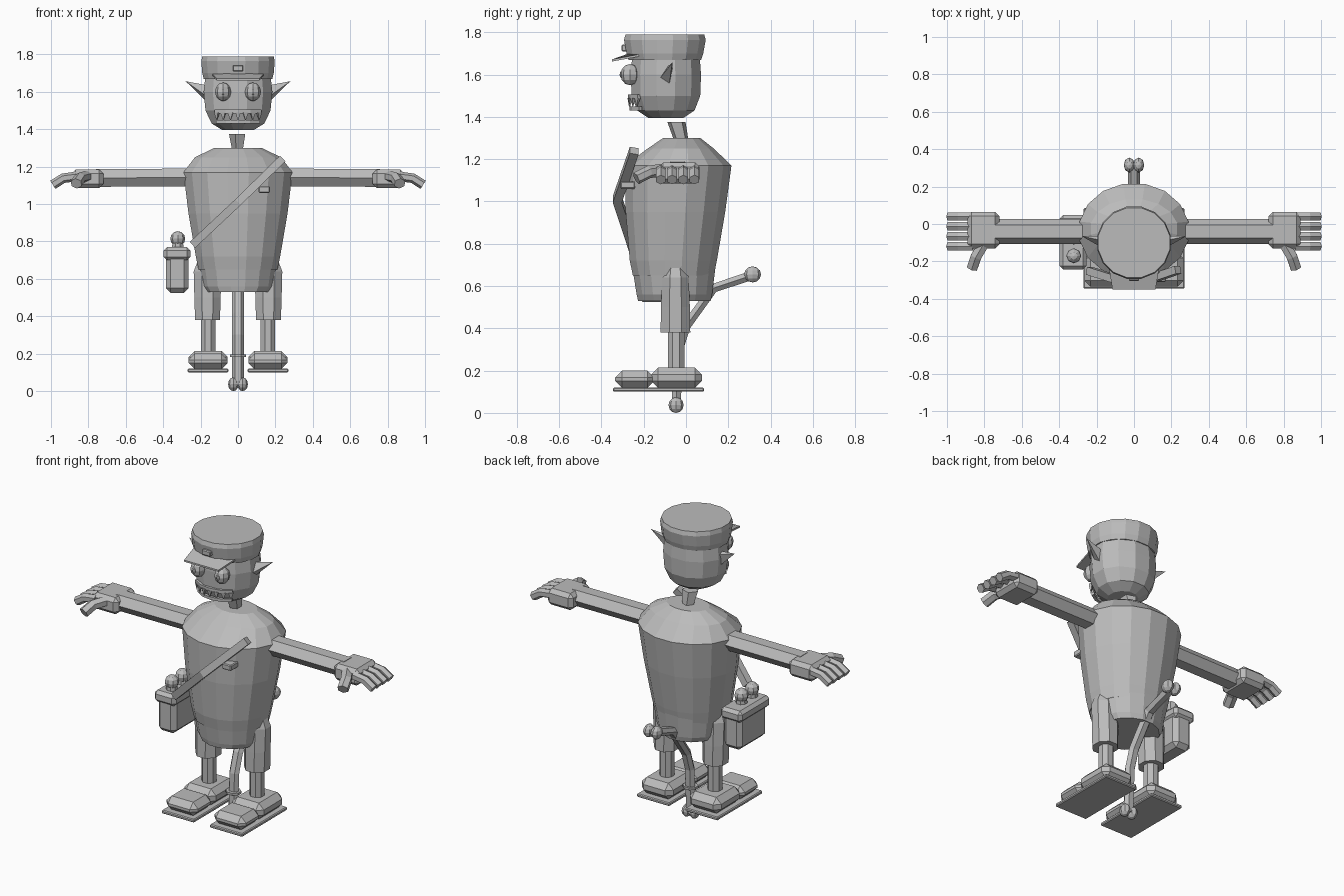
import bpy, bmesh, math
from mathutils import Vector, Matrix

if "Cube" in bpy.data.objects:
    bpy.data.objects.remove(bpy.data.objects["Cube"], do_unlink=True)

GREY = (0.5, 0.5, 0.5, 1)
mat = bpy.data.materials.new("plain_grey")
mat.use_nodes = True
mat.diffuse_color = GREY
mat.node_tree.nodes["Principled BSDF"].inputs["Base Color"].default_value = GREY


def finish(name, bm):
    bmesh.ops.recalc_face_normals(bm, faces=bm.faces)
    me = bpy.data.meshes.new(name)
    bm.to_mesh(me)
    bm.free()
    me.materials.append(mat)
    ob = bpy.data.objects.new(name, me)
    bpy.context.collection.objects.link(ob)
    return ob


def loft(name, rings):
    """Skin equal-length rings of points and cap both ends."""
    bm = bmesh.new()
    rows = [[bm.verts.new(p) for p in r] for r in rings]
    n = len(rows[0])
    for a, b in zip(rows, rows[1:]):
        for i in range(n):
            j = (i + 1) % n
            bm.faces.new((a[i], a[j], b[j], b[i]))
    bm.faces.new(rows[0])
    bm.faces.new(rows[-1])
    return finish(name, bm)


def lathe(name, profile, n, cx=0, turn=0.5):
    """Profile rows: height, x radius, y radius, y centre."""
    angles = [2 * math.pi * (i + turn) / n for i in range(n)]
    return loft(name, [[(cx + rx * math.cos(a), cy + ry * math.sin(a), z) for a in angles]
                       for z, rx, ry, cy in profile])


def tube(name, path, w, h, n=6, turn=0.5, up=(0, 0, 1)):
    """Sweep an n-sided section along a path; w is sideways, h is along up."""
    pts = [Vector(p) for p in path]
    rings = []
    for i, p in enumerate(pts):
        d = (pts[min(i + 1, len(pts) - 1)] - pts[max(i - 1, 0)]).normalized()
        side = d.cross(Vector(up)).normalized()
        top = side.cross(d)
        rings.append([p + side * w * math.cos(a) + top * h * math.sin(a)
                      for a in (2 * math.pi * (k + turn) / n for k in range(n))])
    return loft(name, rings)


def box(name, lo, hi, bevel=0.0):
    bm = bmesh.new()
    lo, hi = Vector(lo), Vector(hi)
    bmesh.ops.create_cube(bm, size=1, matrix=Matrix.Translation((lo + hi) / 2)
                          @ Matrix.Diagonal((*(hi - lo), 1)))
    if bevel:
        bmesh.ops.bevel(bm, geom=bm.edges[:], offset=bevel, segments=1, affect='EDGES')
    return finish(name, bm)


def ball(name, c, r, u=8, v=6):
    bm = bmesh.new()
    bmesh.ops.create_uvsphere(bm, u_segments=u, v_segments=v, radius=1,
                              matrix=Matrix.Translation(c) @ Matrix.Diagonal((*r, 1)))
    return finish(name, bm)


def spike(name, base, tip):
    bm = bmesh.new()
    vs = [bm.verts.new(p) for p in base]
    t = bm.verts.new(tip)
    bm.faces.new(vs)
    for a, b in zip(vs, vs[1:] + vs[:1]):
        bm.faces.new((a, b, t))
    return finish(name, bm)


# Torso, trousers seat and neck
lathe("tunic", [(0.65, 0.215, 0.195, -0.06), (0.72, 0.23, 0.21, -0.06),
                (0.95, 0.27, 0.24, -0.05), (1.17, 0.297, 0.257, -0.037),
                (1.25, 0.235, 0.16, -0.025), (1.30, 0.13, 0.09, -0.02)], 16)
lathe("trouser_seat", [(0.53, 0.175, 0.175, -0.055), (0.56, 0.195, 0.182, -0.055),
                       (0.72, 0.222, 0.205, -0.058)], 16)
lathe("neck", [(1.28, 0.03, 0.035, -0.02), (1.375, 0.048, 0.045, -0.045)], 5)

# Head and cap
lathe("head", [(1.395, 0.085, 0.085, -0.095), (1.43, 0.145, 0.14, -0.095),
               (1.50, 0.18, 0.168, -0.095), (1.60, 0.19, 0.172, -0.095),
               (1.69, 0.18, 0.165, -0.095)], 12)
lathe("cap", [(1.67, 0.187, 0.175, -0.1), (1.70, 0.195, 0.185, -0.1),
              (1.765, 0.2, 0.197, -0.1), (1.79, 0.195, 0.19, -0.1)], 16)
loft("cap_visor", [[(x, y, z + t) for x, y, z in (
    (-0.14, -0.2, 1.69), (-0.115, -0.35, 1.662), (0.115, -0.35, 1.662),
    (0.14, -0.2, 1.69), (0, -0.2, 1.715))] for t in (0, 0.01)])
box("cap_badge", (-0.028, -0.305, 1.71), (0.028, -0.26, 1.742), 0.005)

# Mouth: curved lip with pointed teeth
arc = [math.radians(a) for a in (-132, -111, -90, -69, -48)]
lip = [(0.18 * math.cos(a), -0.095 + 0.172 * math.sin(a), 1.495) for a in arc]
tube("upper_lip", lip, 0.012, 0.014, 4)
tube("lower_lip", [(x * 0.93, y + 0.008, 1.44) for x, y, z in lip], 0.012, 0.012, 4)
for i in range(7):
    a = math.radians(-129 + 13 * i)
    c = Vector((0.18 * math.cos(a), -0.095 + 0.174 * math.sin(a), 1.49))
    s = Vector((-math.sin(a), math.cos(a), 0)) * 0.014
    out = Vector((math.cos(a), math.sin(a), 0)) * 0.008
    spike("tooth", [c - s - out, c + s - out, c + s + out, c - s + out],
          c + Vector((0, 0, -0.045)))

# Paired parts
for s, tag in ((1, "left"), (-1, "right")):
    ball(tag + "_eye", (s * 0.08, -0.265, 1.60), (0.043, 0.045, 0.05))
    ball(tag + "_pupil", (s * 0.08, -0.306, 1.60), (0.012, 0.008, 0.016), 6, 4)
    spike(tag + "_ear", [(s * 0.165, -0.13, 1.575), (s * 0.165, -0.08, 1.545),
                         (s * 0.165, -0.065, 1.62), (s * 0.165, -0.09, 1.635)],
          (s * 0.28, -0.065, 1.657))

    # Arm, hand, fingers and thumb
    tube(tag + "_arm", [(s * 0.2, -0.04, 1.142), (s * 0.76, -0.04, 1.14)], 0.068, 0.055, 6, 0)
    box(tag + "_hand", (s * 0.72, -0.13, 1.085), (s * 0.89, 0.065, 1.185), 0.022)
    for i in range(4):
        y = 0.04 - 0.053 * i
        tube(tag + "_finger", [(s * 0.86, y, 1.148), (s * 0.935, y, 1.138),
                               (s * 0.99, y, 1.103)], 0.026, 0.026, 6)
    tube(tag + "_thumb", [(s * 0.80, -0.1, 1.15), (s * 0.845, -0.175, 1.14),
                          (s * 0.865, -0.235, 1.11)], 0.033, 0.03, 6)

    # Leg and shoe
    lathe(tag + "_trouser_leg", [(0.38, 0.072, 0.076, -0.05), (0.5, 0.076, 0.074, -0.05),
                                 (0.64, 0.08, 0.068, -0.05), (0.71, 0.05, 0.05, -0.05)],
          8, s * 0.163)
    lathe(tag + "_shin", [(0.17, 0.042, 0.042, -0.047), (0.42, 0.042, 0.042, -0.047)],
          8, s * 0.16)
    x0, x1 = s * 0.055, s * 0.265
    box(tag + "_sole", (x0 - s * 0.003, -0.345, 0.1), (x1 + s * 0.005, 0.085, 0.12), 0.005)
    box(tag + "_shoe_heel", (x0, -0.165, 0.118), (x1, 0.075, 0.215), 0.033)
    box(tag + "_shoe_toe", (x0, -0.335, 0.118), (x1, -0.15, 0.2), 0.033)

# Shoulder strap and chest badge
tube("shoulder_strap", [(0.235, -0.245, 1.24), (0, -0.325, 1.01), (-0.24, -0.25, 0.785)],
     0.03, 0.03, 4, 0.5, (0, -1, 0))
box("chest_badge", (0.11, -0.31, 1.06), (0.17, -0.24, 1.095), 0.005)

# Side bag holding two bottles
box("bag", (-0.385, -0.23, 0.525), (-0.265, 0.035, 0.74), 0.025)
box("bag_lid", (-0.398, -0.242, 0.70), (-0.255, 0.047, 0.77), 0.018)
for y in (-0.17, -0.07):
    lathe("bottle_neck", [(0.75, 0.035, 0.035, y), (0.80, 0.03, 0.03, y)], 8, -0.322)
    ball("bottle_stopper", (-0.322, y, 0.815), (0.04, 0.04, 0.04), 8, 6)

# Bent tail with a ring and paired knobs at each end
tube("tail", [(0, 0.31, 0.65), (0, 0.13, 0.59), (0, 0.0, 0.41), (0, -0.035, 0.3),
              (0, -0.047, 0.03)], 0.032, 0.025, 6, 0, (0, 1, 0.3))
lathe("tail_ring", [(0.182, 0.045, 0.04, -0.043), (0.196, 0.045, 0.04, -0.043)], 8)
for x in (-0.025, 0.025):
    ball("tail_tip_knob", (x, 0.315, 0.655), (0.03, 0.04, 0.038))
    ball("tail_foot_knob", (x, -0.047, 0.037), (0.028, 0.036, 0.037))
